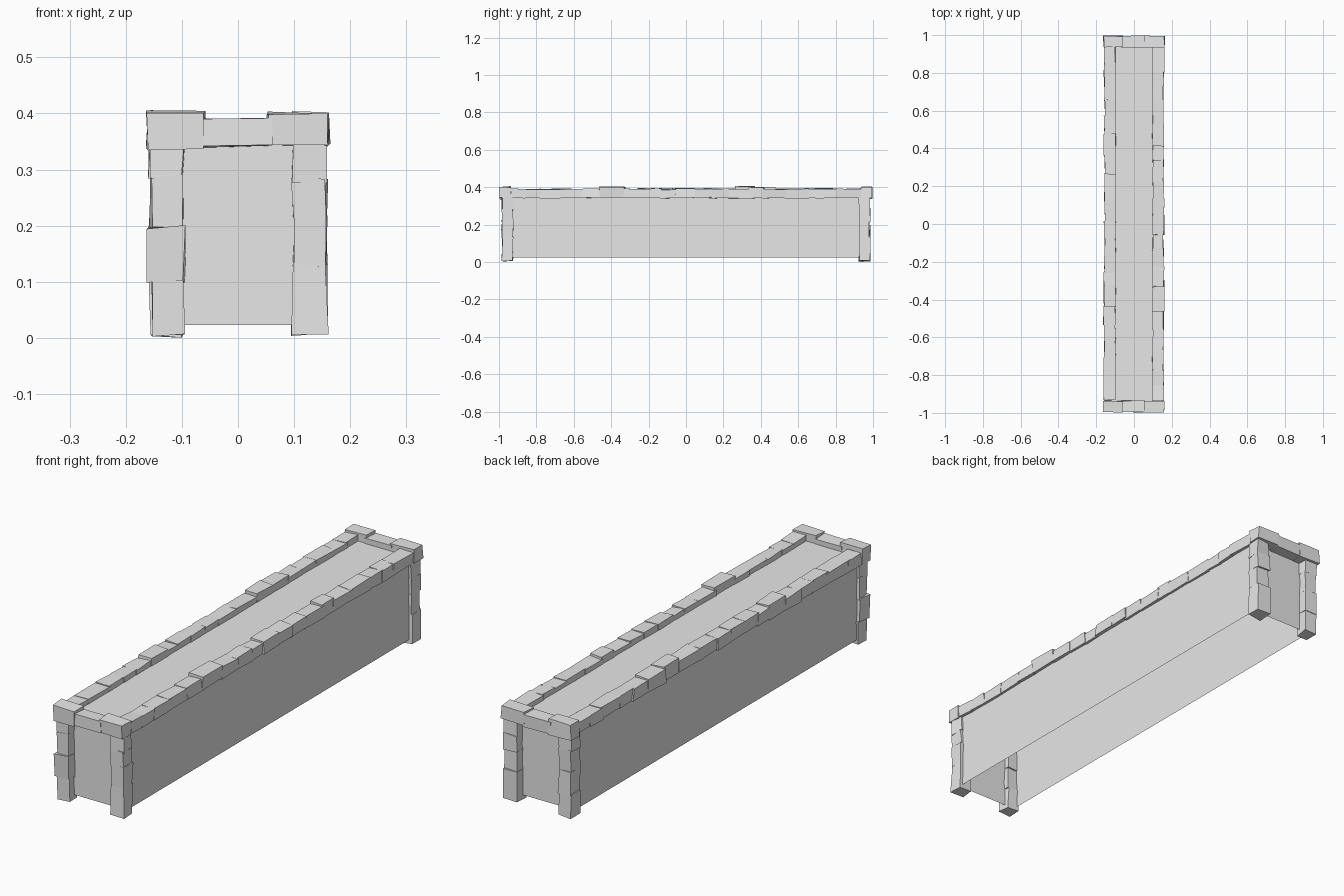
import bpy, bmesh, random
from mathutils import Vector

random.seed(7)
cube = bpy.data.objects.get("Cube")
if cube:
    bpy.data.objects.remove(cube, do_unlink=True)

# Single stone colour
stone = bpy.data.materials.new("grey_stone")
stone.use_nodes = True
GREY = (0.8, 0.8, 0.8, 1)
stone.diffuse_color = GREY
stone.node_tree.nodes["Principled BSDF"].inputs["Base Color"].default_value = GREY


def add_block(bm, lo, hi, jitter=0.004):
    """Rough stone: a box with every corner nudged a little."""
    lo, hi = Vector(lo), Vector(hi)
    verts = bmesh.ops.create_cube(bm, size=1)["verts"]
    for v in verts:
        for i in range(3):
            mid, size = (lo[i] + hi[i]) / 2, hi[i] - lo[i]
            v.co[i] = mid + v.co[i] * size + random.uniform(-jitter, jitter)
        v.co.y = max(-1, min(1, v.co.y))
        v.co.z = max(0, v.co.z)


def finish(bm, name):
    mesh = bpy.data.meshes.new(name)
    bm.to_mesh(mesh)
    bm.free()
    mesh.materials.append(stone)
    obj = bpy.data.objects.new(name, mesh)
    bpy.context.collection.objects.link(obj)


# Wall core, open underneath
bm = bmesh.new()
add_block(bm, (-0.145, -0.945, 0.023), (0.145, 0.945, 0.368), 0)
bm.normal_update()
bottom = [f for f in bm.faces if f.normal.z < -0.9]
bmesh.ops.delete(bm, geom=bottom, context="FACES_ONLY")
finish(bm, "wall_core")

# Long rows of coping stones
for side, name in ((-1, "right_coping"), (1, "left_coping")):
    bm = bmesh.new()
    y = -0.93
    while y < 0.92:
        end = y + random.uniform(0.07, 0.14)
        if end > 0.86:
            end = 0.94
        mid = (y + end) / 2
        top = 0.401 if 0.3 < abs(mid) < 0.43 else 0.391
        shift = random.uniform(-0.003, 0.003)
        a, b = sorted((side * 0.098, side * 0.158 + shift))
        add_block(bm, (a, y - 0.004, 0.343 + shift), (b, end + 0.004, top + shift), 0.003)
        y = end
    finish(bm, name)

# Short rows of coping stones across both ends
for end, name in ((-1, "front_coping"), (1, "back_coping")):
    bm = bmesh.new()
    for x0, x1, z0, z1 in ((-0.162, -0.06, 0.337, 0.403),
                           (-0.07, 0.06, 0.341, 0.39),
                           (0.053, 0.162, 0.343, 0.401)):
        a, b = sorted((end * 0.937, end * 0.996))
        add_block(bm, (x0, a, z0), (x1, b, z1), 0.003)
    finish(bm, name)

# Corner posts of stacked stones
for ex, side in ((-1, "right"), (1, "left")):
    for ey, end in ((-1, "front"), (1, "back")):
        bm = bmesh.new()
        levels = [0.004, 0.1, 0.195, 0.285, 0.36]
        if ex > 0:
            levels = [0.006, 0.13, 0.215, 0.28, 0.36]
        for z0, z1 in zip(levels, levels[1:]):
            s = random.uniform(-0.003, 0.003)
            xs = sorted((ex * 0.097, ex * 0.157 + s))
            ys = sorted((ey * 0.925, ey * 0.983 + s))
            add_block(bm, (xs[0], ys[0], z0), (xs[1], ys[1], z1 + 0.003))
        finish(bm, f"{end}_{side}_post")
